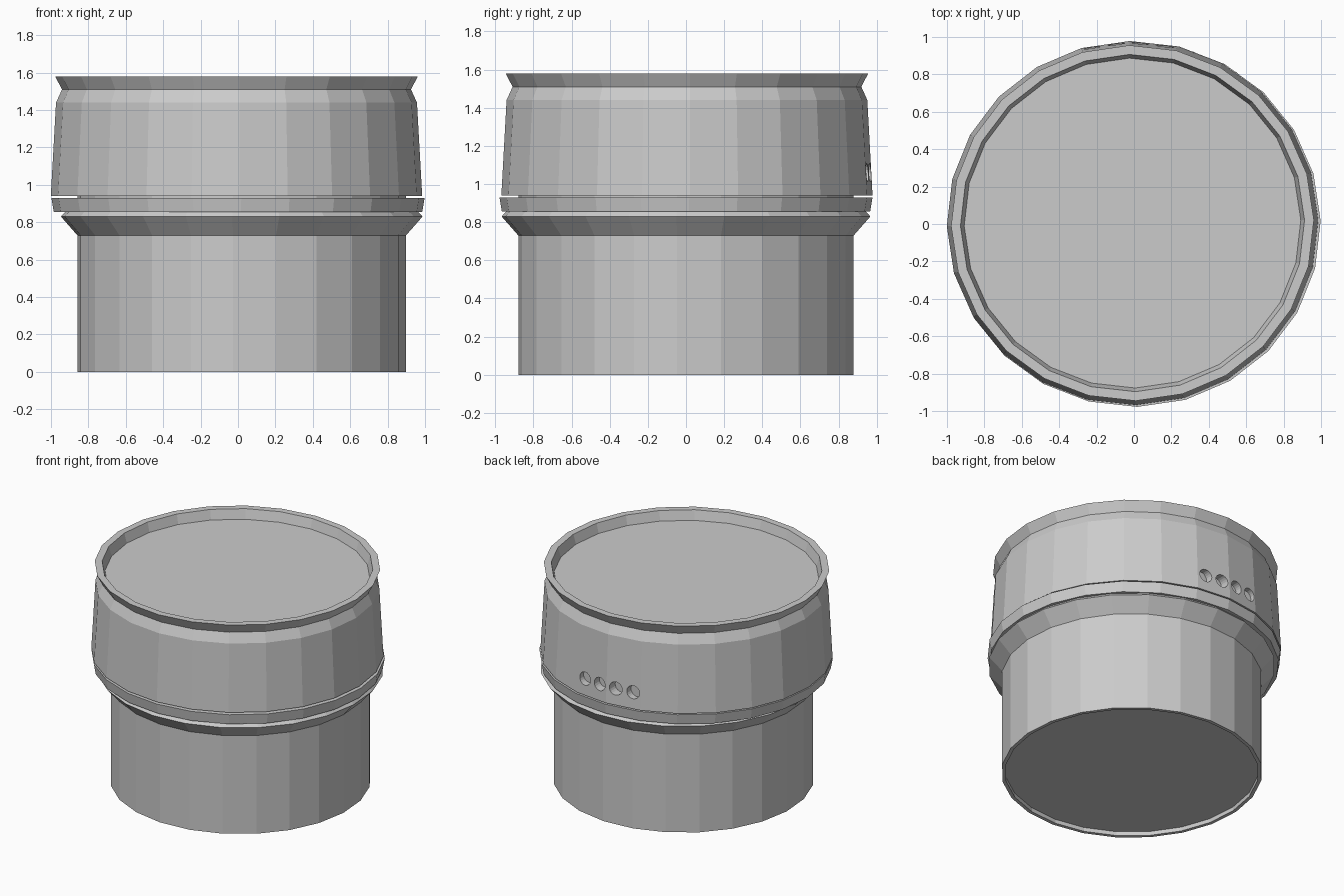
import bpy, bmesh, math
from mathutils import Matrix

SIDES = 24

if "Cube" in bpy.data.objects:
    bpy.data.objects.remove(bpy.data.objects["Cube"], do_unlink=True)

# Single plain grey finish
grey = bpy.data.materials.new("plain_grey")
grey.use_nodes = True
colour = (0.6, 0.6, 0.6, 1)
grey.diffuse_color = colour
grey.node_tree.nodes["Principled BSDF"].inputs["Base Color"].default_value = colour


def add_object(name, bm):
    bmesh.ops.recalc_face_normals(bm, faces=bm.faces)
    mesh = bpy.data.meshes.new(name)
    bm.to_mesh(mesh)
    bm.free()
    mesh.materials.append(grey)
    obj = bpy.data.objects.new(name, mesh)
    bpy.context.collection.objects.link(obj)
    return obj


def lathe(name, profile, phase, centre=(0, 0), y_scale=1):
    """Faceted solid through (radius, height) rings, capped at both ends."""
    bm = bmesh.new()
    rings = []
    for radius, z in profile:
        ring = []
        for i in range(SIDES):
            a = math.radians(phase) + math.tau * i / SIDES
            ring.append(bm.verts.new((centre[0] + radius * math.cos(a),
                                      centre[1] + radius * y_scale * math.sin(a), z)))
        rings.append(ring)
    for low, high in zip(rings, rings[1:]):
        for i in range(SIDES):
            j = (i + 1) % SIDES
            bm.faces.new((low[i], low[j], high[j], high[i]))
    bm.faces.new(rings[0])
    bm.faces.new(rings[-1])
    return add_object(name, bm)


# Lower neck with recessed base, flared collar and inner core
lathe("lower_neck", [(0.855, 0.03), (0.855, 0), (0.88, 0), (0.88, 0.73),
                     (0.968, 0.83), (0.945, 0.855), (0.88, 0.875), (0.88, 1.0)],
      phase=-3, centre=(0.02, 0))

# Thin band separated from the upper body by a narrow gap
lathe("seal_band", [(0.86, 0.855), (0.985, 0.855), (0.998, 0.93), (0.86, 0.93)],
      phase=1, y_scale=0.98)

# Upper body with shoulder, flared rim and sunken lid
body = lathe("upper_body", [(0.86, 0.94), (0.993, 0.94), (0.965, 1.44), (0.933, 1.51),
                            (0.97, 1.58), (0.92, 1.58), (0.9, 1.51)],
             phase=1, centre=(-0.008, 0.005), y_scale=0.98)

# Row of four round holes low on the back
bm = bmesh.new()
for k in range(4):
    x = -0.03 + 0.13 * (k - 1.5)
    bmesh.ops.create_cone(bm, cap_ends=True, segments=20, radius1=0.048, radius2=0.048,
                          depth=0.2, matrix=Matrix.Translation((x, 1.0, 1.06))
                          @ Matrix.Rotation(math.pi / 2, 4, 'X'))
cutter = add_object("hole_cutter", bm)
cutter.hide_render = True

cut = body.modifiers.new("holes", 'BOOLEAN')
cut.operation = 'DIFFERENCE'
cut.solver = 'EXACT'
cut.object = cutter
bpy.context.view_layer.objects.active = body
bpy.ops.object.modifier_apply(modifier=cut.name)
bpy.data.objects.remove(cutter, do_unlink=True)
